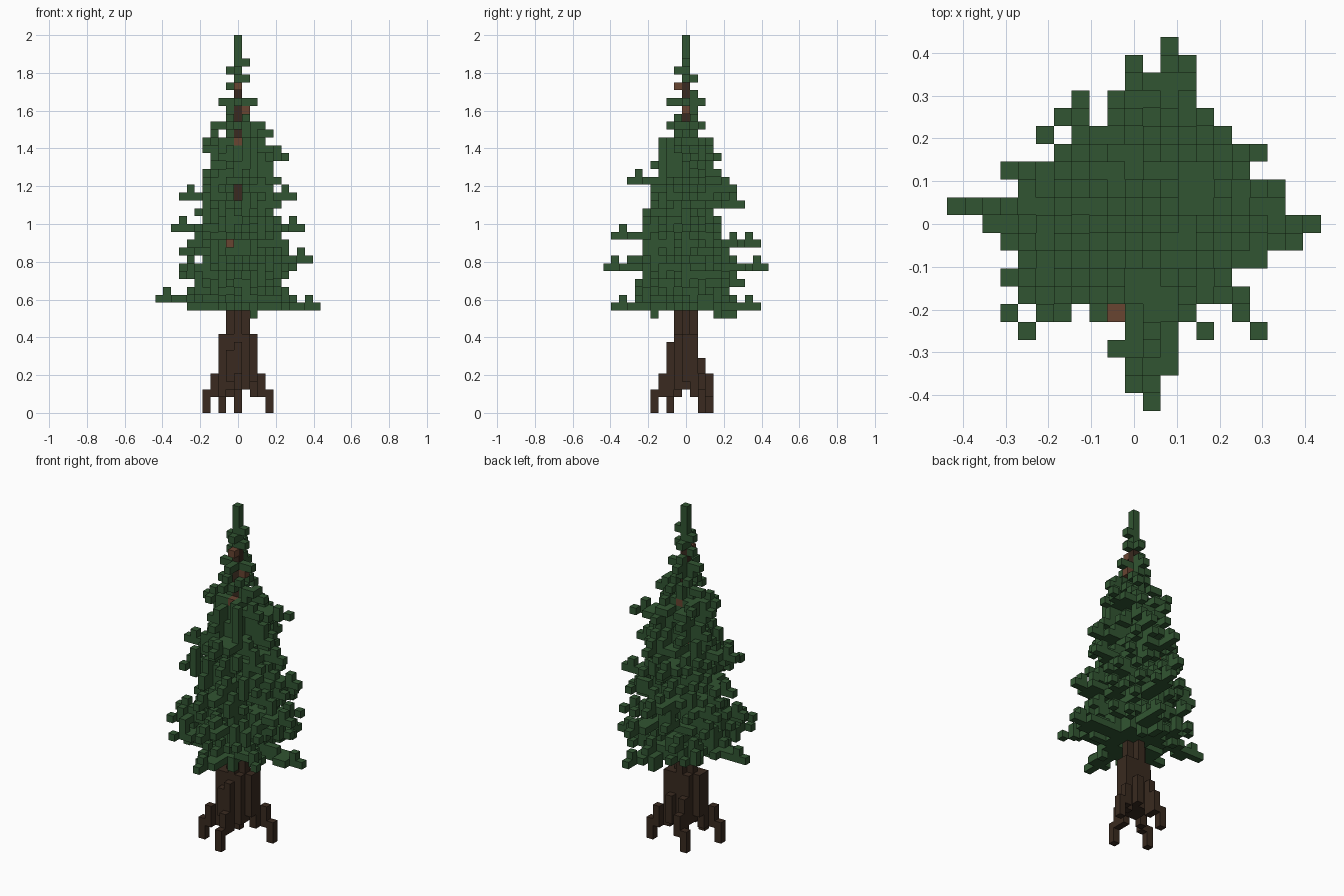
import bpy
import bmesh
import math
import random
from mathutils import Vector

random.seed(7)
if "Cube" in bpy.data.objects:
    bpy.data.objects.remove(bpy.data.objects["Cube"])

LAYERS = 48
CELL = 2 / LAYERS
SIDES = [Vector(d) for d in ((1, 0, 0), (-1, 0, 0), (0, 1, 0), (0, -1, 0), (0, 0, 1), (0, 0, -1))]


def material(name, colour):
    mat = bpy.data.materials.new(name)
    mat.use_nodes = True
    mat.diffuse_color = (*colour, 1)
    shader = mat.node_tree.nodes["Principled BSDF"]
    shader.inputs["Base Color"].default_value = (*colour, 1)
    shader.inputs["Roughness"].default_value = 0.9
    return mat


def block_object(name, cells, mat):
    """Join the unit blocks into one shell, keeping only the exposed faces."""
    bm = bmesh.new()
    for cell in sorted(cells):
        centre = Vector(cell) + Vector((0, 0, 0.5))
        for n in SIDES:
            if tuple(int(a + b) for a, b in zip(cell, n)) in cells:
                continue
            u = Vector((n.y, n.z, n.x))
            v = n.cross(u)
            corners = [u + v, v - u, -u - v, u - v]
            bm.faces.new([bm.verts.new((centre + (n + c) / 2) * CELL) for c in corners])
    bmesh.ops.remove_doubles(bm, verts=bm.verts, dist=CELL / 100)
    mesh = bpy.data.meshes.new(name)
    bm.to_mesh(mesh)
    bm.free()
    mesh.materials.append(mat)
    obj = bpy.data.objects.new(name, mesh)
    bpy.context.collection.objects.link(obj)
    return obj


def column(cells, x, y, low, high):
    cells.update((x, y, k) for k in range(low, high))


def bough(cells, x, y, k, wide=True):
    """A flat bough running from the trunk to its tip, with raised needles."""
    reach = max(abs(x), abs(y))
    for i in range(1, reach + 1):
        px, py = round(x * i / reach), round(y * i / reach)
        cells.add((px, py, k))
        # side needles fill out the middle of the bough
        if wide and 1 < i < reach - 1:
            for side in random.choice(((-1, 1), (-1,), (1,))):
                cells.add((px, py + side, k) if abs(x) > abs(y) else (px + side, py, k))
        # raised tuft just behind the tip
        if reach > 3 and (i == reach - 1 or (i < reach - 2 and random.random() < 0.25)):
            cells.add((px, py, k + 1))


def envelope(k):
    """Reach of the ordinary boughs, with narrow layers between the tiers."""
    profile = [(13, 7), (18, 6.6), (22, 5.8), (28, 5), (33, 4.2), (36, 3), (39, 2)]
    for (k0, r0), (k1, r1) in zip(profile, profile[1:]):
        if k <= k1:
            reach = r0 + (r1 - r0) * (k - k0) / (k1 - k0)
            break
    if k in (35, 37, 38):
        return reach * 0.5
    return reach * (0.85 if k % 3 == 1 and k < 33 else 1)


# Trunk: a flared core over four stepped roots
trunk = set()
for x in (-1, 0, 1):
    for y in (-1, 0, 1):
        column(trunk, x, y, 3, 10 if x and y else 13)
column(trunk, 0, 0, 3, 42)
root_paths = [
    ([(-4, -2), (-3, -2), (-2, -1)], 10),
    ([(0, -4), (0, -3), (0, -2)], 9),
    ([(4, 2), (3, 2), (2, 1)], 10),
    ([(-2, 3), (-1, 3), (-1, 2)], 7),
]
for path, top in root_paths:
    for (x, y), (low, high) in zip(path, [(0, 3), (2, 5), (2, top)]):
        column(trunk, x, y, low, high)
column(trunk, 2, 0, 4, 10)
column(trunk, -2, 0, 4, 10)
column(trunk, -1, -2, 4, 8)
column(trunk, 1, 2, 3, 7)

# Foliage: the long boughs that give the tree its outline
foliage = set()
long_boughs = [
    (10, 0, 13), (0, -9, 13), (3, 9, 13), (-10, 1, 14), (7, -6, 14), (-4, 6, 14),
    (-6, -6, 15), (6, 3, 15), (4, -6, 16), (-3, 7, 16), (-7, -5, 17), (7, 4, 18),
    (-7, -3, 18), (1, -10, 18), (2, 10, 18), (9, -1, 19), (-7, 3, 20), (6, -4, 17),
    (0, 9, 21), (0, -9, 22), (6, 4, 21), (4, 6, 19), (8, 2, 23), (-8, 1, 23),
    (-5, -5, 25), (-1, 7, 26), (7, 0, 27), (-7, -1, 27), (2, 6, 28), (1, -7, 29),
    (6, 3, 32), (-4, -1, 34), (0, -4, 34), (4, 0, 35),
]
for x, y, k in long_boughs:
    bough(foliage, x, y, k)

# Ordinary boughs, turning around the trunk layer by layer
turn = 0
for k in range(13, 40):
    radius = envelope(k)
    count = 8 if k < 30 else 6 if k < 34 else 4
    turn += 1.1
    for i in range(count):
        angle = turn + math.tau * i / count + random.uniform(-0.2, 0.2)
        reach = radius * random.uniform(0.7, 1.03)
        bough(foliage, round(reach * math.cos(angle)), round(reach * math.sin(angle)), k, k < 34)

# Hanging tufts below the lowest boughs
for x, y in ((2, -4), (2, 4), (1, 5), (1, 6)):
    foliage.update({(x, y, 12), (x, y, 13)})

# Crown: the leading shoot with short twigs
column(foliage, 0, 0, 42, LAYERS)
for x, y, k in ((2, 0, 39), (-2, 0, 39), (0, 2, 39), (0, -2, 39), (0, 1, 40), (-1, 0, 41),
                (0, 1, 42), (1, 0, 42), (-1, 0, 43), (0, -1, 43), (1, 0, 44)):
    bough(foliage, x, y, k, False)

# Cones tucked against the trunk, with the needles in front of them opened
cones = {(0, -1, 41), (1, 0, 38), (0, -1, 34), (0, 1, 34), (-1, -5, 21), (-1, 1, 29), (-2, 2, 25)}
for x, y, k in cones:
    sx, sy = (x > 0) - (x < 0), (y > 0) - (y < 0)
    for i in range(1, 6):
        if x * y >= 0:
            foliage -= {(x + sx * i, y, k), (x, y + sy * i, k)}
        else:
            foliage.discard((x - i, y + i, k + round(i * 0.8)))

# Bare stretches where the trunk shows through
foliage -= {(0, -y, k) for y in range(1, 8) for k in (27, 28, 35, 38)}
foliage -= {(x, 0, 40) for x in range(1, 4)}
foliage -= trunk | cones

block_object("trunk_and_roots", trunk - cones, material("dark bark brown", (0.041, 0.023, 0.014)))
block_object("needle_foliage", foliage, material("pine green", (0.031, 0.091, 0.032)))
block_object("cones", cones, material("cone red brown", (0.14, 0.058, 0.031)))
